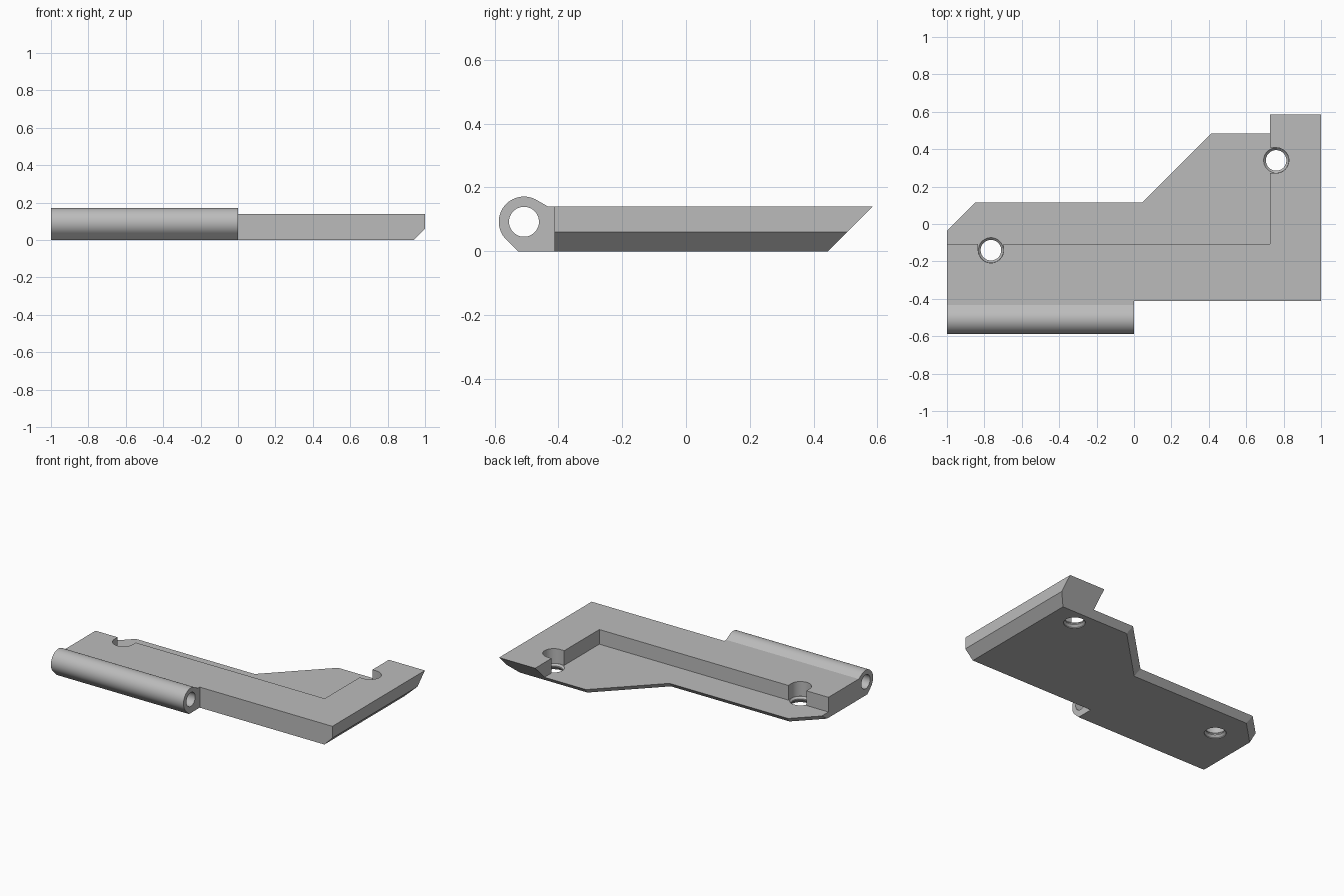
import bpy, bmesh, math

if "Cube" in bpy.data.objects:
    bpy.data.objects.remove(bpy.data.objects["Cube"])

grey = bpy.data.materials.new("plain grey")
grey.diffuse_color = (0.5, 0.5, 0.5, 1)
grey.use_nodes = True
grey.node_tree.nodes["Principled BSDF"].inputs["Base Color"].default_value = grey.diffuse_color


def loft(name, *rings):
    """Closed solid through matching rings of 3D points."""
    bm = bmesh.new()
    loops = [[bm.verts.new(p) for p in r] for r in rings]
    n = len(loops[0])
    for a, b in zip(loops, loops[1:]):
        for i in range(n):
            j = (i + 1) % n
            bm.faces.new((a[i], a[j], b[j], b[i]))
    bm.faces.new(loops[0][::-1])
    bm.faces.new(loops[-1])
    bmesh.ops.recalc_face_normals(bm, faces=bm.faces)
    me = bpy.data.meshes.new(name)
    bm.to_mesh(me)
    bm.free()
    me.materials.append(grey)
    ob = bpy.data.objects.new(name, me)
    bpy.context.collection.objects.link(ob)
    return ob


def along_x(name, profile, x0, x1):
    return loft(name, *[[(x, y, z) for y, z in profile] for x in (x0, x1)])


def along_z(name, outline, z0, z1):
    return loft(name, *[[(x, y, z) for x, y in outline] for z in (z0, z1)])


def along_y(name, profile, y0, y1):
    return loft(name, *[[(x, y, z) for x, z in profile] for y in (y0, y1)])


def arc(cx, cy, r, a0, a1, n):
    angs = [math.radians(a0 + (a1 - a0) * i / n) for i in range(n + 1)]
    return [(cx + r * math.cos(a), cy + r * math.sin(a)) for a in angs]


def combine(target, tool, op):
    m = target.modifiers.new(op, 'BOOLEAN')
    m.operation, m.object, m.solver = op, tool, 'EXACT'
    bpy.context.view_layer.objects.active = target
    bpy.ops.object.modifier_apply(modifier=m.name)
    bpy.data.objects.remove(tool)


# Thick slab with a 45 degree undercut back edge
body = along_x("hinge_leaf", [(-.412, 0), (.445, 0), (.585, .14), (-.412, .14)], -1, 1)

# Recess that leaves a thin ledge behind an L-shaped wall
combine(body, along_z("recess", [(-1.1, -.106), (.728, -.106), (.728, .8), (-1.1, .8)], .04, .3),
        'DIFFERENCE')


# Stepped ledge outline, bevelled 45 degrees towards the bottom
def ledge_ring(z):
    d = .04 - z
    k, y = d * math.tan(math.pi / 8), .115 - d
    xa, xb = -.85 + k, .045 + k
    return [(x, yy, z) for x, yy in
            ((-1.1, y - xa - 1.1), (xa, y), (xb, y), (xb + .7 - y, .7), (-1.1, .7))]


combine(body, loft("outline_cut", ledge_ring(-.01), ledge_ring(.05)), 'DIFFERENCE')

# Bevel under the right end
combine(body, along_y("end_bevel", [(.92, -.02), (1.02, -.02), (1.02, .08)], -.7, .8), 'DIFFERENCE')

# Hinge knuckle with tangent blends into the slab, then its bore
cy, cz, r = -.508, .0925, .079
knuckle = [(-.39, .14), (-.432, .14)] + arc(cy, cz, r, 60, 225, 36) + [(-.527, 0), (-.39, 0)]
combine(body, along_x("knuckle", knuckle, -1, 0), 'UNION')
combine(body, along_x("bore", arc(cy, cz, .047, 0, 352.5, 47), -1.1, .1), 'DIFFERENCE')

# Screw holes: open-sided slot in the wall, waisted hole through the ledge
for x, y, turn in ((-.765, -.14, 180), (.76, .34, -90)):
    rad = math.radians(turn - 180)
    ux, uy = -math.sin(rad), math.cos(rad)       # open direction
    slot = arc(x, y, .068, turn, turn + 180, 24)
    slot += [(px + ux * .1, py + uy * .1) for px, py in (slot[-1], slot[0])]
    combine(body, along_z("slot", slot, .04, .3), 'DIFFERENCE')
    rings = [[(px, py, z) for px, py in arc(x, y, rr, 0, 352.5, 47)]
             for z, rr in ((-.01, .067), (.006, .067), (.02, .055), (.028, .055), (.04, .067), (.05, .067))]
    combine(body, loft("screw_hole", *rings), 'DIFFERENCE')

# Smooth the round surfaces, keep edges sharp
bpy.ops.object.select_all(action='DESELECT')
body.select_set(True)
bpy.context.view_layer.objects.active = body
bpy.ops.object.shade_smooth_by_angle(angle=math.radians(25))
